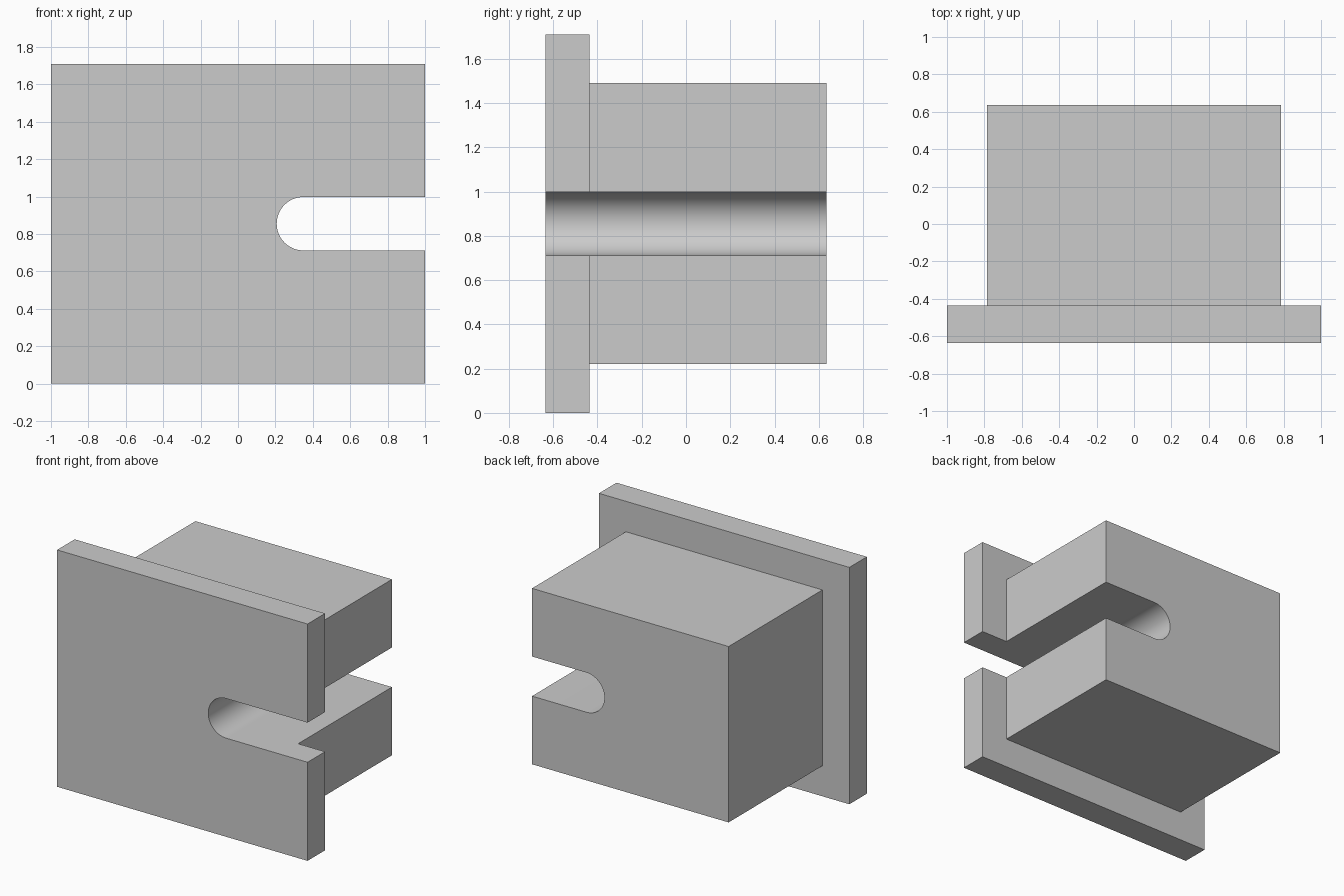
import bpy
import bmesh
import math
from mathutils import Vector

if "Cube" in bpy.data.objects:
    bpy.data.objects.remove(bpy.data.objects["Cube"], do_unlink=True)

grey = bpy.data.materials.new("light grey")
grey.use_nodes = True
colour = (0.6, 0.6, 0.6, 1)
grey.diffuse_color = colour
grey.node_tree.nodes["Principled BSDF"].inputs["Base Color"].default_value = colour

MID_Z = 0.855
FRONT, BACK = -0.635, 0.635
PLATE_BACK = -0.435


def prism(name, profile, y0, y1):
    """Extrude an (x, z) outline from y0 to y1."""
    bm = bmesh.new()
    face = bm.faces.new([bm.verts.new((x, y0, z)) for x, z in profile])
    grown = bmesh.ops.extrude_face_region(bm, geom=[face])["geom"]
    verts = [v for v in grown if isinstance(v, bmesh.types.BMVert)]
    bmesh.ops.translate(bm, verts=verts, vec=Vector((0, y1 - y0, 0)))
    bmesh.ops.recalc_face_normals(bm, faces=bm.faces)
    mesh = bpy.data.meshes.new(name)
    bm.to_mesh(mesh)
    bm.free()
    mesh.materials.append(grey)
    obj = bpy.data.objects.new(name, mesh)
    bpy.context.collection.objects.link(obj)
    return obj


def rectangle(half_x, half_z):
    return [(sx * half_x, MID_Z + sz * half_z)
            for sx, sz in ((-1, -1), (1, -1), (1, 1), (-1, 1))]


def combine(target, tool, operation):
    """Apply a boolean and discard the tool."""
    tool.hide_render = True
    mod = target.modifiers.new(operation.lower(), "BOOLEAN")
    mod.operation = operation
    mod.solver = "EXACT"
    mod.object = tool
    bpy.context.view_layer.objects.active = target
    bpy.ops.object.modifier_apply(modifier=mod.name)
    bpy.data.objects.remove(tool, do_unlink=True)


# Flange plate with the body block fused to its back
body = prism("slotted_flange_block", rectangle(1, MID_Z), FRONT, PLATE_BACK)
block = prism("rear_block", rectangle(0.785, 0.635), PLATE_BACK - 0.1, BACK)
combine(body, block, "UNION")

# Round-ended slot through both, open on the left side
radius, centre_x, steps = 0.143, 0.35, 32
slot = [(1.2, MID_Z + radius)]
for i in range(steps + 1):
    a = math.pi * (0.5 + i / steps)
    slot.append((centre_x + radius * math.cos(a), MID_Z + radius * math.sin(a)))
slot.append((1.2, MID_Z - radius))
combine(body, prism("slot_cutter", slot, FRONT - 0.2, BACK + 0.2), "DIFFERENCE")

# Smooth slot end with sharp edges elsewhere
bpy.ops.object.select_all(action="DESELECT")
body.select_set(True)
bpy.context.view_layer.objects.active = body
bpy.ops.object.shade_smooth_by_angle(angle=math.radians(30))
